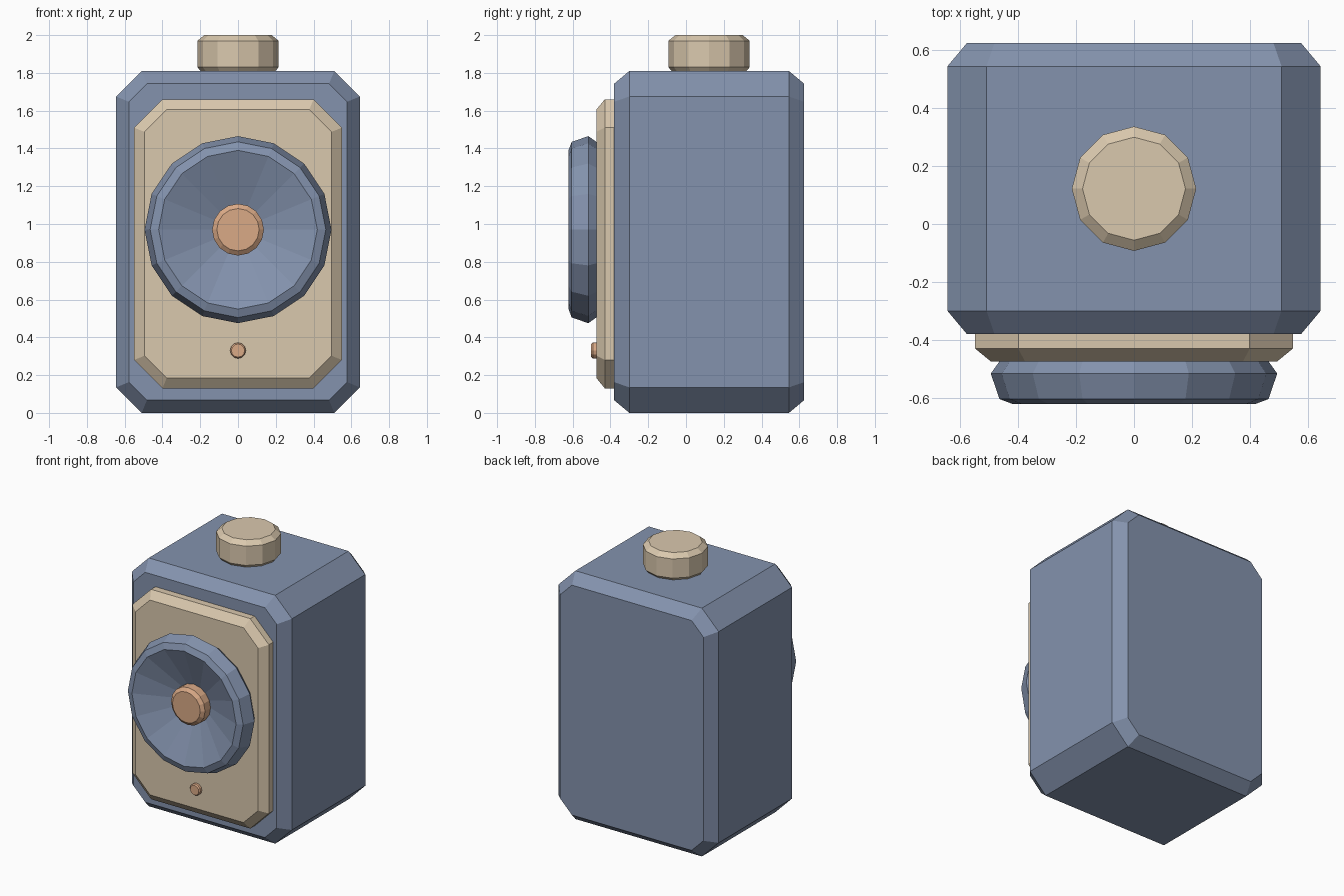
import bpy, bmesh, math
from mathutils import Vector

cube = bpy.data.objects.get("Cube")
if cube:
    bpy.data.objects.remove(cube, do_unlink=True)


def material(name, rgb):
    mat = bpy.data.materials.new(name)
    mat.use_nodes = True
    mat.diffuse_color = (*rgb, 1)
    mat.node_tree.nodes["Principled BSDF"].inputs["Base Color"].default_value = (*rgb, 1)
    return mat


blue = material("slate blue", (0.23, 0.29, 0.42))
cream = material("warm cream", (0.70, 0.58, 0.42))
copper = material("copper orange", (0.70, 0.40, 0.24))


def loft(name, rings, mat):
    """Join equal-sized rings of points and cap both ends."""
    bm = bmesh.new()
    loops = [[bm.verts.new(p) for p in ring] for ring in rings]
    n = len(loops[0])
    for a, b in zip(loops, loops[1:]):
        for i in range(n):
            j = (i + 1) % n
            bm.faces.new((a[i], a[j], b[j], b[i]))
    bm.faces.new(loops[0])
    bm.faces.new(loops[-1])
    bmesh.ops.recalc_face_normals(bm, faces=bm.faces)
    mesh = bpy.data.meshes.new(name)
    bm.to_mesh(mesh)
    bm.free()
    mesh.materials.append(mat)
    obj = bpy.data.objects.new(name, mesh)
    bpy.context.collection.objects.link(obj)
    return obj


def octagon(half_w, low, high, cut, y, inset):
    """Rectangle with cut corners, offset inwards evenly by inset."""
    w, lo, hi = half_w - inset, low + inset, high - inset
    c = cut - inset * (2 - math.sqrt(2))
    right = [(w - c, lo), (w, lo + c), (w, hi - c), (w - c, hi)]
    outline = right + [(-x, z) for x, z in reversed(right)]
    return [(x, y, z) for x, z in outline]


def panel(name, size, steps, mat):
    return loft(name, [octagon(*size, y, inset) for y, inset in steps], mat)


def turned(name, centre, axis, profile, sides, mat):
    """Faceted turned part: profile holds (radius, distance along axis)."""
    axis = Vector(axis)
    u = Vector((1, 0, 0))
    v = axis.cross(u)
    angles = [2 * math.pi * i / sides for i in range(sides)]
    rings = [[Vector(centre) + axis * d + r * (u * math.cos(a) + v * math.sin(a))
              for a in angles] for r, d in profile]
    return loft(name, rings, mat)


FRONT, UP = (0, -1, 0), (0, 0, 1)

# Cabinet and front plate with chamfered edges
panel("cabinet", (0.645, 0, 1.81, 0.135),
      [(-0.38, 0.067), (-0.30, 0), (0.545, 0), (0.625, 0.067)], blue)
panel("front_plate", (0.55, 0.13, 1.66, 0.15),
      [(-0.37, 0), (-0.43, 0), (-0.475, 0.055)], cream)

# Dished horn with its centre cap
turned("horn", (0, 0, 0.97), FRONT,
       [(0.455, 0.46), (0.465, 0.475), (0.495, 0.517), (0.465, 0.605),
        (0.42, 0.622), (0.12, 0.505)], 16, blue)
turned("horn_cap", (0, 0, 0.97), FRONT,
       [(0.137, 0.49), (0.137, 0.575), (0.112, 0.595)], 16, copper)

# Small indicator button
turned("indicator", (0, 0, 0.33), FRONT,
       [(0.042, 0.46), (0.042, 0.493), (0.035, 0.502)], 12, copper)

# Top knob
turned("top_knob", (0, 0.122, 0), UP,
       [(0.198, 1.80), (0.198, 1.81), (0.215, 1.83), (0.215, 1.97), (0.178, 2.0)],
       12, cream)
